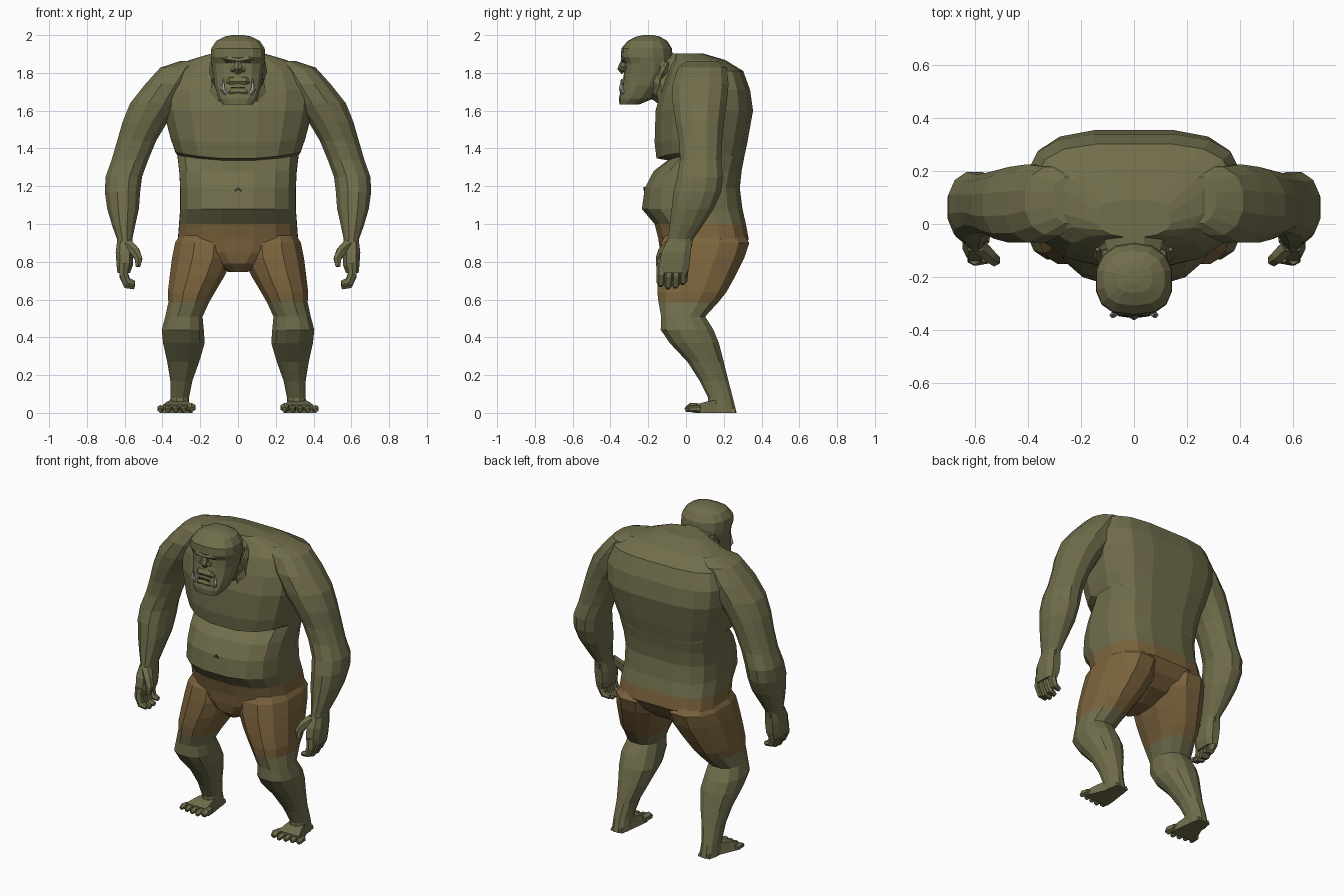
import bpy, bmesh, math
from mathutils import Vector


def material(name, rgb):
    m = bpy.data.materials.new(name)
    m.diffuse_color = (*rgb, 1)
    return m


SKIN = material("green_skin", (0.165, 0.156, 0.072))
SHORTS = material("brown_cloth", (0.205, 0.130, 0.048))
TUSK = material("tusk_ivory", (0.45, 0.40, 0.42))
DARK = material("dark_crease", (0.035, 0.033, 0.018))


def finish(name, bm, mats, mirror=False, rule=None):
    bmesh.ops.recalc_face_normals(bm, faces=bm.faces)
    if rule:
        for f in bm.faces:
            f.material_index = rule(f.calc_center_median())
    me = bpy.data.meshes.new(name)
    bm.to_mesh(me)
    bm.free()
    ob = bpy.data.objects.new(name, me)
    bpy.context.collection.objects.link(ob)
    for m in mats:
        me.materials.append(m)
    if mirror:
        ob.modifiers.new("mirror", "MIRROR")
    return ob


def skin_rings(bm, rings):
    vs = [[bm.verts.new(p) for p in r] for r in rings]
    n = len(vs[0])
    for a, b in zip(vs, vs[1:]):
        for i in range(n):
            j = (i + 1) % n
            bm.faces.new((a[i], a[j], b[j], b[i]))
    bm.faces.new(vs[0])
    bm.faces.new(vs[-1])


def spow(v, e):
    return math.copysign(abs(v) ** e, v)


def loft(name, rings, n=12, front=2.2, back=2.2, mats=(SKIN,), mirror=False, rule=None):
    """Rings are (z, x0, x1, y0, y1, optional lift of the ring's sides)."""
    bm = bmesh.new()
    out = []
    for z, x0, x1, y0, y1, *lift in rings:
        ring = []
        for i in range(n):
            a = 2 * math.pi * (i + 0.5) / n
            e = 2 / (back if math.sin(a) > 0 else front)
            u, v = spow(math.cos(a), e), spow(math.sin(a), e)
            up = lift[0] * u * u if lift else 0
            ring.append(((x0 + x1) / 2 + u * (x1 - x0) / 2,
                         (y0 + y1) / 2 + v * (y1 - y0) / 2, z + up))
        out.append(ring)
    skin_rings(bm, out)
    return finish(name, bm, mats, mirror, rule)


def tube(name, pts, n=6, mat=SKIN, mirror=False, flat=1.0):
    """Tapered tube through points (x, y, z, radius)."""
    bm = bmesh.new()
    ps = [Vector(p[:3]) for p in pts]
    out = []
    for i, p in enumerate(ps):
        t = (ps[min(i + 1, len(ps) - 1)] - ps[max(i - 1, 0)]).normalized()
        ref = Vector((0, 1, 0)) if abs(t.y) < 0.8 else Vector((0, 0, 1))
        s = t.cross(ref).normalized()
        w = s.cross(t)
        r = pts[i][3]
        out.append([p + s * r * math.cos(a) + w * r * flat * math.sin(a)
                    for a in [2 * math.pi * (k + 0.5) / n for k in range(n)]])
    skin_rings(bm, out)
    return finish(name, bm, [mat], mirror)


# Torso: hips, round belly, chest ledge, broad back
loft("torso", [
    (0.745, -.05, .05, -.08, .10), (0.79, -.14, .14, -.125, .22),
    (0.85, -.27, .27, -.14, .29), (0.92, -.322, .322, -.15, .335),
    (1.00, -.316, .316, -.17, .32), (1.08, -.31, .31, -.238, .302),
    (1.19, -.31, .31, -.222, .288), (1.28, -.315, .315, -.175, .297),
    (1.335, -.325, .325, -.10, .308, .03), (1.345, -.335, .335, -.16, .31, .035),
    (1.43, -.36, .36, -.17, .328, .02), (1.60, -.40, .40, -.165, .358),
    (1.71, -.41, .41, -.135, .342), (1.81, -.375, .375, -.10, .305),
    (1.868, -.26, .26, -.065, .21), (1.903, -.14, .14, -.05, .09)],
    n=16, front=2.5, back=3.3, mats=(SKIN, SHORTS), rule=lambda c: int(c.z < .98))

# Navel
tube("navel", [(-.028, -.214, 1.165, .005), (0, -.218, 1.188, .010),
               (.028, -.214, 1.165, .005)], n=4, mat=DARK)

# Legs: thighs in shorts, bare knees and calves
loft("leg", [
    (0.97, .03, .295, -.10, .295), (0.90, .015, .338, -.138, .342),
    (0.82, .02, .354, -.150, .315), (0.72, .07, .366, -.157, .265),
    (0.64, .118, .375, -.157, .22),
    (0.585, .15, .372, -.15, .175), (0.51, .185, .388, -.135, .105),
    (0.44, .178, .407, -.138, .15), (0.37, .173, .40, -.09, .178),
    (0.27, .203, .377, .005, .203), (0.17, .24, .36, .07, .227),
    (0.08, .258, .36, .115, .25), (0.0, .255, .362, .11, .270)],
    front=2.4, back=2.3, mats=(SKIN, SHORTS), mirror=True, rule=lambda c: int(c.z > .585))

# Feet: wedge instep and five toes
bm = bmesh.new()
skin_rings(bm, [[(cx - w, y, 0.0), (cx + w, y, 0.0), (cx + w * .8, y, h), (cx - w * .8, y, h)]
                for cx, w, y, h in [(.308, .042, .262, .02), (.308, .055, .17, .07),
                                    (.318, .075, .10, .058), (.328, .088, .045, .042)]])
finish("foot", bm, [SKIN], True)
for i in range(5):
    x = .253 + i * .038
    tip = -.004 + .007 * abs(i - 1)
    r = .025 if i == 0 else .019
    tube(f"toe_{i + 1}", [(x, .075, r, r), (x + (i - 2) * .003, tip + .022, r + .004, r),
                          (x + (i - 2) * .004, tip, r * .75, r * .6)], mirror=True)

# Arms: shoulder, upper arm, forearm, wrist
loft("arm", [
    (1.862, .18, .31, .0, .18), (1.828, .20, .415, -.045, .22),
    (1.74, .24, .495, -.075, .23), (1.64, .29, .575, -.075, .22),
    (1.54, .37, .615, -.06, .205), (1.44, .43, .643, -.04, .195),
    (1.34, .472, .672, -.035, .19), (1.25, .505, .704, -.05, .20),
    (1.17, .515, .708, -.07, .19), (1.08, .522, .695, -.08, .15),
    (.99, .543, .668, -.09, .09), (.92, .558, .642, -.10, .04),
    (.87, .558, .642, -.115, .03)], mirror=True)

# Hands: palm, curled fingers, thumb
loft("palm", [
    (.91, .56, .642, -.105, .035), (.85, .55, .65, -.135, .03),
    (.78, .555, .645, -.145, .022), (.74, .57, .64, -.135, .01)], n=8, front=3, back=3, mirror=True)
for i in range(4):
    y = -.127 + i * .039
    z = .652 + (.012, 0, .004, .022)[i]
    tube(f"finger_{i + 1}", [(.603, y, .79, .027), (.606, y - .004, z + .07, .026),
                             (.587, y - .006, z + .024, .023), (.548, y - .008, z + .014, .014)],
         mirror=True)
tube("thumb", [(.582, -.085, .89, .033), (.545, -.122, .855, .028),
               (.526, -.138, .815, .023), (.530, -.146, .775, .014)], mirror=True)

# Neck blending into the collar
tube("neck", [(0, -.20, 1.79, .11), (0, -.13, 1.775, .135), (0, -.05, 1.75, .165),
              (0, .08, 1.71, .185)], n=12)
tube("neck_muscle", [(.095, -.12, 1.86, .03), (.095, -.115, 1.77, .045),
                     (.10, -.10, 1.69, .055), (.10, -.09, 1.60, .05)], mirror=True)
tube("trapezius", [(.08, -.06, 1.80, .06), (.19, .02, 1.815, .055), (.32, .08, 1.795, .05)],
     mirror=True)

# Head: heavy jaw, domed skull
loft("head", [
    (1.632, -.08, .08, -.352, -.25), (1.665, -.105, .105, -.356, -.17),
    (1.73, -.125, .125, -.340, -.11), (1.80, -.135, .135, -.328, -.075),
    (1.85, -.142, .142, -.325, -.07), (1.885, -.147, .147, -.345, -.07),
    (1.93, -.144, .144, -.342, -.075), (1.97, -.117, .117, -.308, -.10),
    (1.993, -.07, .07, -.26, -.14), (2.0, -.03, .03, -.225, -.175)], n=14, front=2.7)
tube("ear", [(.120, -.14, 1.765, .016), (.132, -.12, 1.81, .022), (.138, -.095, 1.86, .008)],
     n=5, mirror=True)

# Face: brow, eyes, nose, lips, tusks
tube("brow", [(.0, -.332, 1.866, .014), (.055, -.330, 1.876, .017), (.108, -.290, 1.882, .012)],
     n=5, mirror=True)
tube("eye", [(.032, -.322, 1.855, .003), (.055, -.322, 1.857, .007), (.080, -.308, 1.858, .003)],
     n=4, mat=DARK, mirror=True)
tube("nose", [(0, -.322, 1.87, .014), (0, -.333, 1.845, .02), (0, -.340, 1.825, .024),
              (0, -.325, 1.805, .02)])
tube("nostril", [(.012, -.332, 1.822, .018), (.036, -.324, 1.817, .012)], n=5, mirror=True)
tube("cheek", [(.05, -.308, 1.80, .018), (.09, -.268, 1.80, .026), (.112, -.225, 1.81, .02)],
     n=5, mirror=True)
tube("muzzle", [(-.085, -.295, 1.735, .014), (-.04, -.318, 1.755, .026),
                (.04, -.318, 1.755, .026), (.085, -.295, 1.735, .014)])
tube("mouth", [(-.038, -.344, 1.722, .005), (.038, -.344, 1.722, .005)], n=4, mat=DARK)
tube("lower_lip", [(-.085, -.30, 1.695, .014), (-.04, -.334, 1.698, .018),
                   (.04, -.334, 1.698, .018), (.085, -.30, 1.695, .014)])
tube("tusk", [(.064, -.328, 1.688, .013), (.080, -.344, 1.715, .013), (.077, -.342, 1.768, .002)],
     n=5, mat=TUSK, mirror=True)
